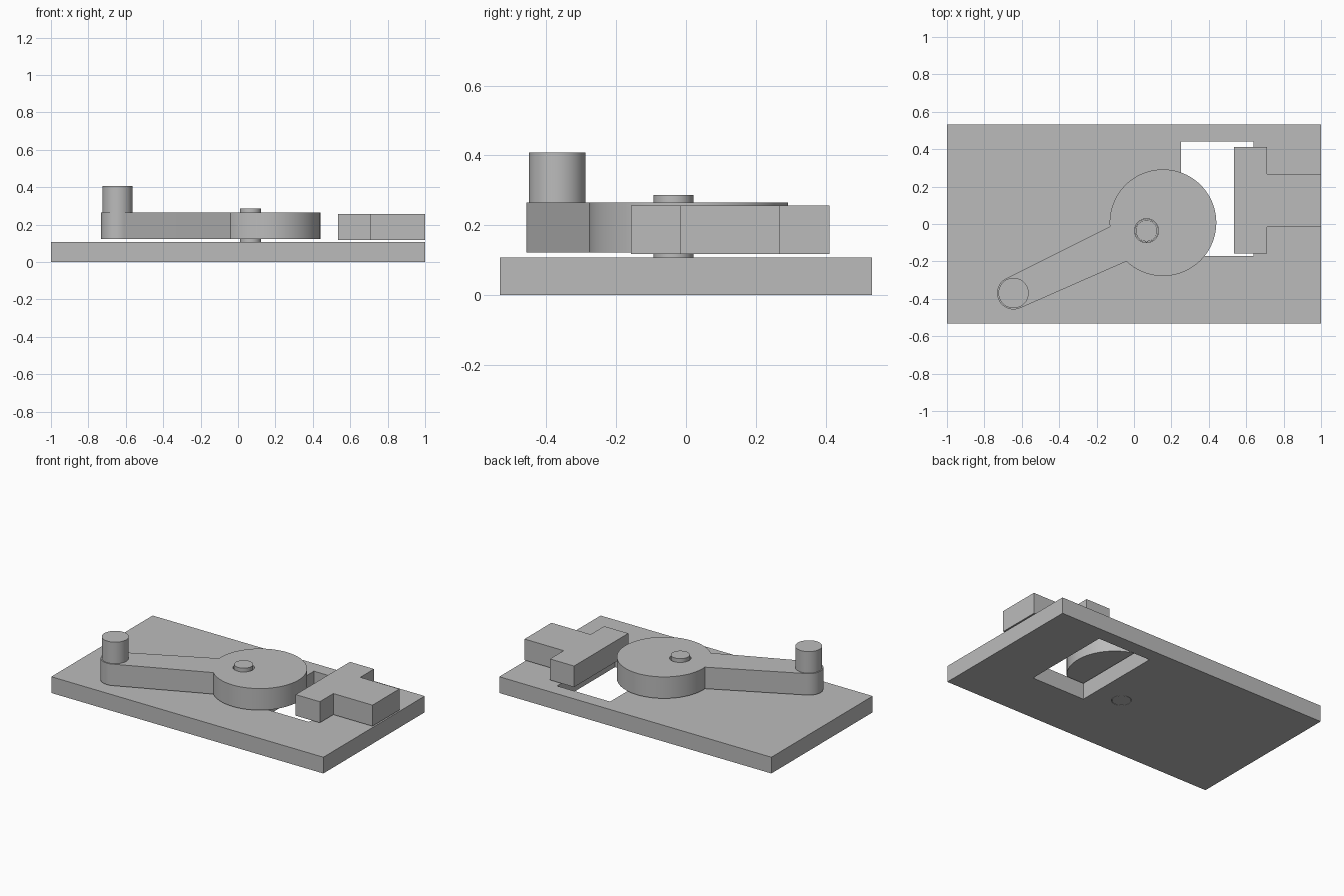
import bpy, bmesh
from math import atan2, cos, pi, radians, sin, tau
from mathutils import Vector

if "Cube" in bpy.data.objects:
    bpy.data.objects.remove(bpy.data.objects["Cube"], do_unlink=True)

GREY = (0.5, 0.5, 0.5, 1.0)
metal = bpy.data.materials.new("plain grey")
metal.use_nodes = True
metal.diffuse_color = GREY
metal.node_tree.nodes["Principled BSDF"].inputs["Base Color"].default_value = GREY


def arc(centre, radius, start, end, steps):
    """Points along an arc, both ends included."""
    angles = [start + (end - start) * i / steps for i in range(steps + 1)]
    return [(centre[0] + radius * cos(a), centre[1] + radius * sin(a)) for a in angles]


def circle(centre, radius, steps=64):
    return arc(centre, radius, 0, tau, steps)[:-1]


def rectangle(x0, x1, y0, y1):
    return [(x0, y0), (x1, y0), (x1, y1), (x0, y1)]


def plate(name, z0, z1, *outlines):
    """Solid of constant thickness; outlines after the first are holes."""
    bm = bmesh.new()
    rings = []
    for z in (z0, z1):
        edges, layer = [], []
        for outline in outlines:
            verts = [bm.verts.new((x, y, z)) for x, y in outline]
            edges += [bm.edges.new((v, verts[i - 1])) for i, v in enumerate(verts)]
            layer.append(verts)
        bmesh.ops.triangle_fill(bm, edges=edges, use_beauty=True, normal=(0, 0, 1))
        rings.append(layer)
    for low, high in zip(*rings):
        for i in range(len(low)):
            bm.faces.new((low[i - 1], low[i], high[i], high[i - 1]))
    bmesh.ops.recalc_face_normals(bm, faces=bm.faces[:])
    mesh = bpy.data.meshes.new(name)
    bm.to_mesh(mesh)
    bm.free()
    mesh.shade_smooth()
    mesh.set_sharp_from_angle(angle=radians(30))
    mesh.materials.append(metal)
    obj = bpy.data.objects.new(name, mesh)
    bpy.context.collection.objects.link(obj)
    return obj


PIVOT = (0.067, -0.036)
DISC, DISC_R = (0.155, 0.007), 0.285
GRIP, ARM_R = (-0.644, -0.369), 0.088

# Base plate with a rectangular window and a pin hole
plate("base_plate", 0, 0.108, rectangle(-1, 1, -0.532, 0.532),
      rectangle(0.25, 0.64, -0.17, 0.44), circle(PIVOT, 0.059))

# Eccentric disc with its crank arm
upper, lower = Vector((-0.13, -0.014)), Vector((-0.044, -0.203))
start = atan2(lower.y - DISC[1], lower.x - DISC[0])
end = atan2(upper.y - DISC[1], upper.x - DISC[0])
outline = arc(DISC, DISC_R, start, end + tau, 96)
outline += arc(GRIP, ARM_R, radians(117), radians(294), 32)
plate("cam_and_arm", 0.122, 0.265, outline, circle(PIVOT, 0.064))

# Pivot pin and grip
plate("pivot_pin", 0, 0.287, circle(PIVOT, 0.057))
plate("grip", 0.265, 0.408, circle(GRIP, 0.081))

# Sliding follower shaped like a T
plate("follower", 0.117, 0.257, [
    (0.535, -0.158), (0.712, -0.158), (0.712, -0.016), (1, -0.016),
    (1, 0.267), (0.712, 0.267), (0.712, 0.411), (0.535, 0.411)])
